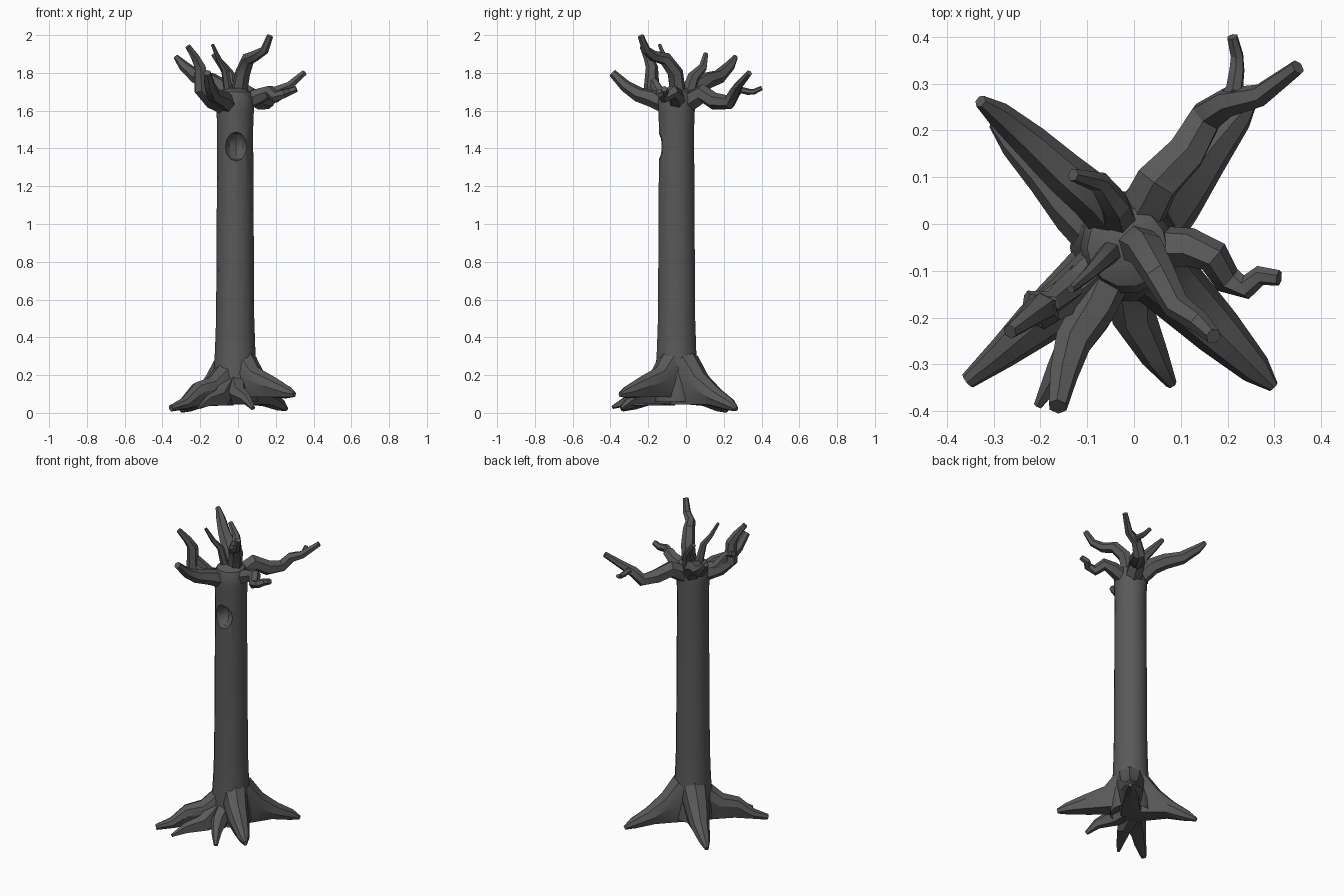
import bpy, bmesh, math
from mathutils import Vector

if "Cube" in bpy.data.objects:
    bpy.data.objects.remove(bpy.data.objects["Cube"], do_unlink=True)

bark = bpy.data.materials.new("dark grey bark")
bark.use_nodes = True
colour = (0.1, 0.1, 0.1, 1)
bark.diffuse_color = colour
bark.node_tree.nodes["Principled BSDF"].inputs["Base Color"].default_value = colour
bark.node_tree.nodes["Principled BSDF"].inputs["Roughness"].default_value = 0.9

TRUNK_CENTRE = Vector((-0.015, -0.05, 0))


def make_object(name, bm):
    """Turn a bmesh into a bark-coloured object."""
    bmesh.ops.recalc_face_normals(bm, faces=bm.faces[:])
    mesh = bpy.data.meshes.new(name)
    bm.to_mesh(mesh)
    bm.free()
    obj = bpy.data.objects.new(name, mesh)
    bpy.context.collection.objects.link(obj)
    mesh.materials.append(bark)
    return obj


def soften(obj, degrees):
    bpy.ops.object.select_all(action="DESELECT")
    obj.select_set(True)
    bpy.context.view_layer.objects.active = obj
    bpy.ops.object.shade_smooth_by_angle(angle=math.radians(degrees))


def skin(bm, rings):
    """Join rings of vertices into a closed skin."""
    count = len(rings[0])
    for low, high in zip(rings, rings[1:]):
        for i in range(count):
            j = (i + 1) % count
            bm.faces.new((low[i], low[j], high[j], high[i]))
    bm.faces.new(rings[0])
    bm.faces.new(rings[-1])


def limb(name, path, thick, thin, power=1.0, sides=6, sole=None):
    """Tapered low-poly tube along a path; a sole pulls its underside down."""
    points = [Vector(p) for p in path]
    bm = bmesh.new()
    rings = []
    last = len(points) - 1
    side = None
    for k, point in enumerate(points):
        before = points[max(k - 1, 0)]
        after = points[min(k + 1, last)]
        along = (after - before).normalized()
        # carry the side direction along so the tube does not twist
        if side is None:
            side = along.orthogonal()
        side = (side - along * side.dot(along)).normalized()
        other = along.cross(side)
        radius = thick + (thin - thick) * (k / last) ** power
        ring = []
        for s in range(sides):
            a = math.tau * s / sides
            offset = (side * math.cos(a) + other * math.sin(a)) * radius
            vert = bm.verts.new(point + offset)
            if sole is not None and offset.z < -0.3 * radius:
                vert.co.z = min(vert.co.z, sole)
            vert.co.z = max(vert.co.z, 0)
            ring.append(vert)
        rings.append(ring)
    skin(bm, rings)
    soften(make_object(name, bm), 30)


# Trunk: lathe of radius against height
profile = [(0.122, 0.06), (0.122, 0.13), (0.114, 0.22), (0.107, 0.33), (0.101, 0.5),
           (0.098, 1.0), (0.095, 1.5), (0.099, 1.6), (0.1, 1.66), (0.085, 1.7), (0.045, 1.72)]
bm = bmesh.new()
rings = []
SIDES = 14
for radius, height in profile:
    ring = []
    for s in range(SIDES):
        a = math.tau * s / SIDES
        spot = Vector((radius * math.cos(a), radius * math.sin(a), height))
        ring.append(bm.verts.new(TRUNK_CENTRE + spot))
    rings.append(ring)
skin(bm, rings)
trunk = make_object("trunk", bm)

# Hollow: an egg-shaped bite out of the front of the trunk
bm = bmesh.new()
bmesh.ops.create_uvsphere(bm, u_segments=10, v_segments=6, radius=1)
bmesh.ops.scale(bm, vec=(0.06, 0.065, 0.077), verts=bm.verts)
bmesh.ops.translate(bm, vec=(-0.01, -0.143, 1.41), verts=bm.verts)
cutter = make_object("hollow_cutter", bm)
cutter.hide_render = True
bite = trunk.modifiers.new("hollow", "BOOLEAN")
bite.operation = "DIFFERENCE"
bite.object = cutter
bite.solver = "EXACT"
bpy.context.view_layer.objects.active = trunk
bpy.ops.object.modifier_apply(modifier=bite.name)
bpy.data.objects.remove(cutter, do_unlink=True)

# Open underside
bm = bmesh.new()
bm.from_mesh(trunk.data)
base = [f for f in bm.faces if f.normal.z < -0.9 and f.calc_center_median().z < 0.1]
bmesh.ops.delete(bm, geom=base, context="FACES")
bm.to_mesh(trunk.data)
bm.free()
soften(trunk, 30)

# Branches
limb("back_left_branch", [(0, -0.01, 1.63), (0.05, 0.09, 1.69), (0.11, 0.15, 1.65),
     (0.155, 0.23, 1.645), (0.2, 0.26, 1.7), (0.27, 0.275, 1.73), (0.35, 0.335, 1.8)],
     0.056, 0.017, 1.2)
limb("back_left_twig", [(0.19, 0.25, 1.68), (0.215, 0.29, 1.71), (0.22, 0.33, 1.7),
     (0.22, 0.36, 1.7), (0.21, 0.4, 1.72)], 0.022, 0.012)
limb("back_right_branch", [(-0.03, -0.01, 1.64), (-0.09, 0.06, 1.725), (-0.15, 0.11, 1.76),
     (-0.22, 0.175, 1.78), (-0.29, 0.235, 1.84), (-0.328, 0.262, 1.885)], 0.052, 0.014, 2)
limb("front_branch", [(-0.04, -0.08, 1.62), (-0.085, -0.18, 1.665), (-0.13, -0.25, 1.685),
     (-0.15, -0.32, 1.73), (-0.163, -0.39, 1.8)], 0.05, 0.021, 1.6)
limb("tall_branch", [(0.0, -0.04, 1.66), (0.025, -0.055, 1.8), (0.055, -0.11, 1.875),
     (0.09, -0.175, 1.89), (0.14, -0.21, 1.92), (0.17, -0.24, 1.995)], 0.045, 0.017, 1.2)
limb("front_right_branch", [(-0.06, -0.08, 1.63), (-0.14, -0.15, 1.66),
     (-0.195, -0.185, 1.71), (-0.2, -0.18, 1.83), (-0.225, -0.2, 1.88),
     (-0.265, -0.23, 1.94)], 0.055, 0.016, 1.1)
limb("left_branch", [(0.02, -0.05, 1.64), (0.12, -0.05, 1.68), (0.17, -0.07, 1.7),
     (0.2, -0.12, 1.67), (0.24, -0.135, 1.69), (0.27, -0.11, 1.7), (0.31, -0.115, 1.715)],
     0.05, 0.017, 0.8)
limb("small_back_branch", [(-0.03, 0.0, 1.66), (-0.04, 0.04, 1.78), (-0.075, 0.09, 1.83),
     (-0.13, 0.105, 1.9)], 0.042, 0.014)
limb("thin_twig", [(-0.05, -0.06, 1.7), (-0.07, -0.08, 1.82), (-0.1, -0.11, 1.87),
     (-0.135, -0.14, 1.95)], 0.026, 0.009)
limb("right_stub", [(-0.12, -0.12, 1.66), (-0.18, -0.17, 1.75), (-0.23, -0.16, 1.77)],
     0.035, 0.018)

# Roots
limb("front_left_root", [(0.02, -0.07, 0.27), (0.08, -0.13, 0.18), (0.18, -0.23, 0.14),
     (0.26, -0.31, 0.11), (0.298, -0.348, 0.1)], 0.08, 0.012, 1.4, 8, 0.085)
limb("back_left_root", [(0.02, -0.01, 0.26), (0.08, 0.06, 0.155), (0.15, 0.15, 0.085),
     (0.22, 0.23, 0.045), (0.255, 0.268, 0.02)], 0.085, 0.012, 1.3, 8, 0.045)
limb("back_right_root", [(-0.04, -0.02, 0.26), (-0.11, 0.04, 0.155), (-0.18, 0.11, 0.085),
     (-0.255, 0.175, 0.04), (-0.3, 0.215, 0.012)], 0.085, 0.012, 1.3, 8, 0.045)
limb("front_right_root", [(-0.05, -0.08, 0.21), (-0.13, -0.15, 0.13), (-0.21, -0.215, 0.115),
     (-0.28, -0.275, 0.05), (-0.355, -0.335, 0.025)], 0.075, 0.018, 1.2, 8, 0.045)
limb("small_front_root", [(-0.01, -0.1, 0.17), (0.0, -0.2, 0.1), (0.045, -0.285, 0.075),
     (0.08, -0.342, 0.025)], 0.06, 0.012, 1.2, 6, 0.05)
limb("long_front_root", [(-0.05, -0.1, 0.17), (-0.1, -0.21, 0.08), (-0.16, -0.31, 0.065),
     (-0.205, -0.388, 0.03)], 0.062, 0.01, 1.1, 6, 0.04)
